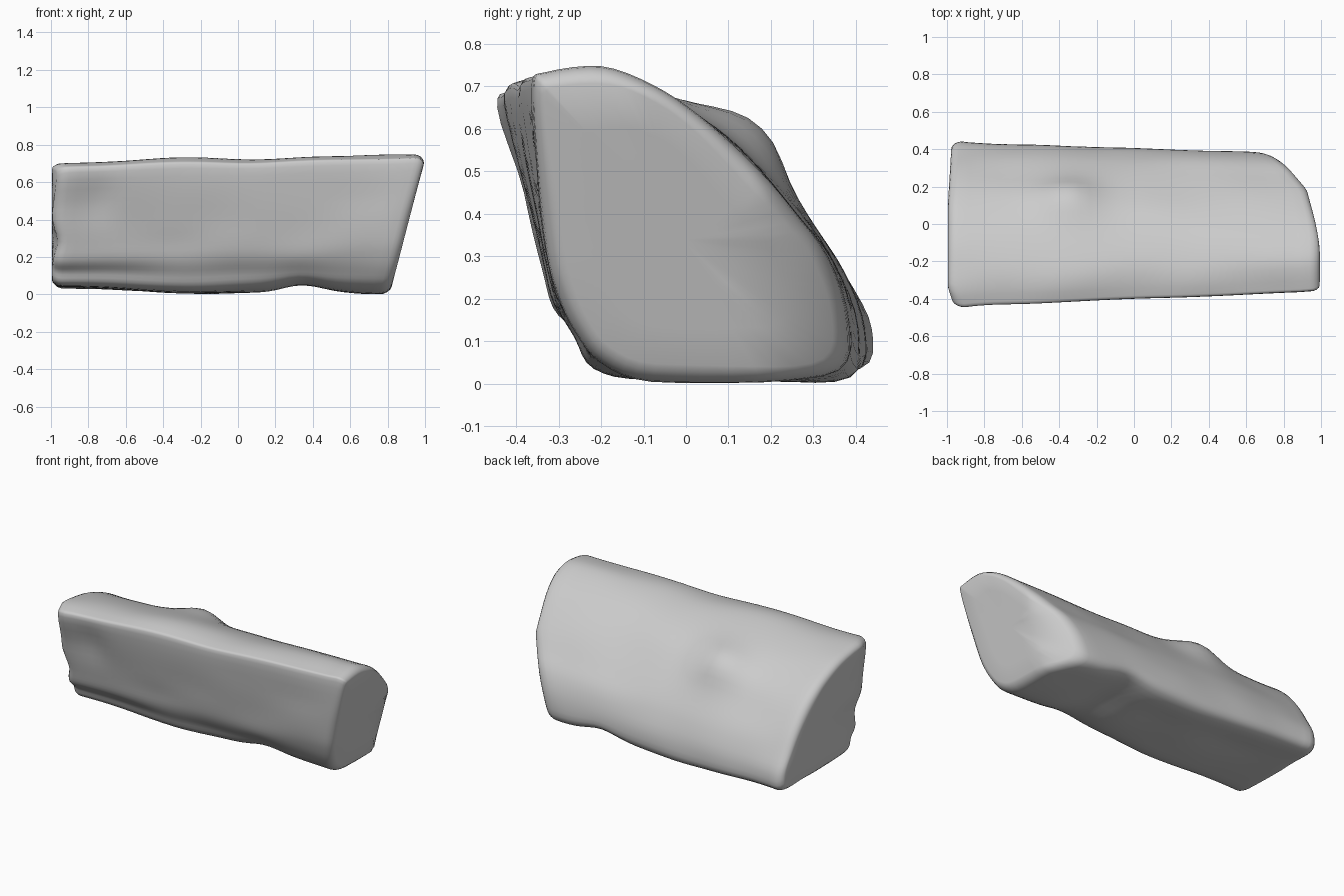
import bpy, bmesh, math
from mathutils import Vector, noise

if "Cube" in bpy.data.objects:
    bpy.data.objects.remove(bpy.data.objects["Cube"])

# Cross-sections (y, z) at the left and right ends of the rock
LEFT = [(-.445, .65), (-.41, .69), (-.29, .70), (-.1, .665), (.05, .605), (.18, .51),
        (.30, .375), (.38, .25), (.435, .13), (.41, .035), (.2, .04), (-.1, .04),
        (-.225, .055), (-.258, .12), (-.31, .18), (-.338, .28), (-.385, .45)]
RIGHT = [(-.36, .70), (-.33, .735), (-.2, .75), (-.08, .71), (.03, .635), (.14, .53),
         (.25, .41), (.335, .30), (.38, .14), (.355, .03), (.18, .005), (-.08, .005),
         (-.20, .05), (-.26, .12), (-.30, .21), (-.325, .31), (-.348, .50)]
SUB = 4


def smooth_loop(pts):
    """Closed Catmull-Rom curve through the points."""
    p = [Vector(q) for q in pts]
    n = len(p)
    out = []
    for i in range(n):
        a, b, c, d = p[i - 1], p[i], p[(i + 1) % n], p[(i + 2) % n]
        for k in range(SUB):
            t = k / SUB
            out.append(0.5 * (2 * b + (c - a) * t + (2 * a - 5 * b + 4 * c - d) * t * t
                              + (3 * b - a - 3 * c + d) * t ** 3))
    return out


def bell(d, w):
    return math.exp(-(d / w) ** 2)


def right_end(y, z):
    return .81 + .262 * min(z, .70) - .55 * max(0, y - .18) - .2 * max(0, y - .31)


def left_end(y, z):
    return (-.995 + .03 * bell(z - .28, .08) * bell(y + .3, .15)
            + .06 * max(0, y - .1) + .35 * max(0, -y - .34))


A, B = smooth_loop(LEFT), smooth_loop(RIGHT)
CENTRE = Vector((-.01, .34))
ROUND = .055

# Stations along the length: (u, inset, scale) with rounded rims and flat caps
rim = [(ROUND * (1 - math.cos(a)), ROUND * .8 * (1 - math.sin(a)))
       for a in (math.radians(d) for d in (0, 22, 45, 68, 90))]
stations = [(0, 0, ROUND * .8, s) for s in (.03, .35, .7)]
stations += [(0, off, ins, 1) for off, ins in rim]
stations += [(i / 36, 0, 0, 1) for i in range(2, 35)]
stations += [(1, -off, ins, 1) for off, ins in reversed(rim)]
stations += [(1, 0, ROUND * .8, s) for s in (.7, .35, .03)]

bm = bmesh.new()
rings = []
for u, off, inset, scale in stations:
    ring = []
    for a, b in zip(A, B):
        q = a.lerp(b, u)
        r = q - CENTRE
        q = CENTRE + r * (1 - inset / r.length) * scale
        y, z = q
        x0, x1 = left_end(y, z), right_end(y, z)
        x = x0 + (x1 - x0) * u + off
        if scale == 1:
            # Hump on the sloping back
            h = .07 * bell(x + .34, .17) * bell(y - .13, .12) * max(0, min(1, (z - .3) * 5))
            y, z = y + .6 * h, z + .8 * h
            # Wavy top ridge, arched underside and small dent on the front
            if z > .6:
                z += (z - .6) * .12 * (bell(x + .27, .3) - .6 * bell(x - .05, .25))
            if z < .2:
                z += (1 - z / .2) * (.038 * bell(x - .34, .14) - .022 * bell(x + .25, .3))
            if y < -.2:
                y += .02 * bell(x + .75, .1) * bell(z - .5, .12)
            # Slight weathering
            n = noise.noise(Vector((x * 3, y * 5, z * 5))) * .008
            d = (q - CENTRE).normalized()
            y, z = y + d.x * n, z + d.y * n
        ring.append(bm.verts.new((x, y, max(z, .002))))
    rings.append(ring)

# Skin the rings and close the ends
N = len(A)
for r0, r1 in zip(rings, rings[1:]):
    for i in range(N):
        j = (i + 1) % N
        bm.faces.new((r0[i], r0[j], r1[j], r1[i]))
bm.faces.new(rings[0])
bm.faces.new(rings[-1])
bmesh.ops.recalc_face_normals(bm, faces=bm.faces)

mesh = bpy.data.meshes.new("rock")
bm.to_mesh(mesh)
bm.free()
rock = bpy.data.objects.new("rock", mesh)
bpy.context.collection.objects.link(rock)
bpy.context.view_layer.objects.active = rock
rock.select_set(True)
bpy.ops.object.shade_smooth_by_angle(angle=math.radians(50))
